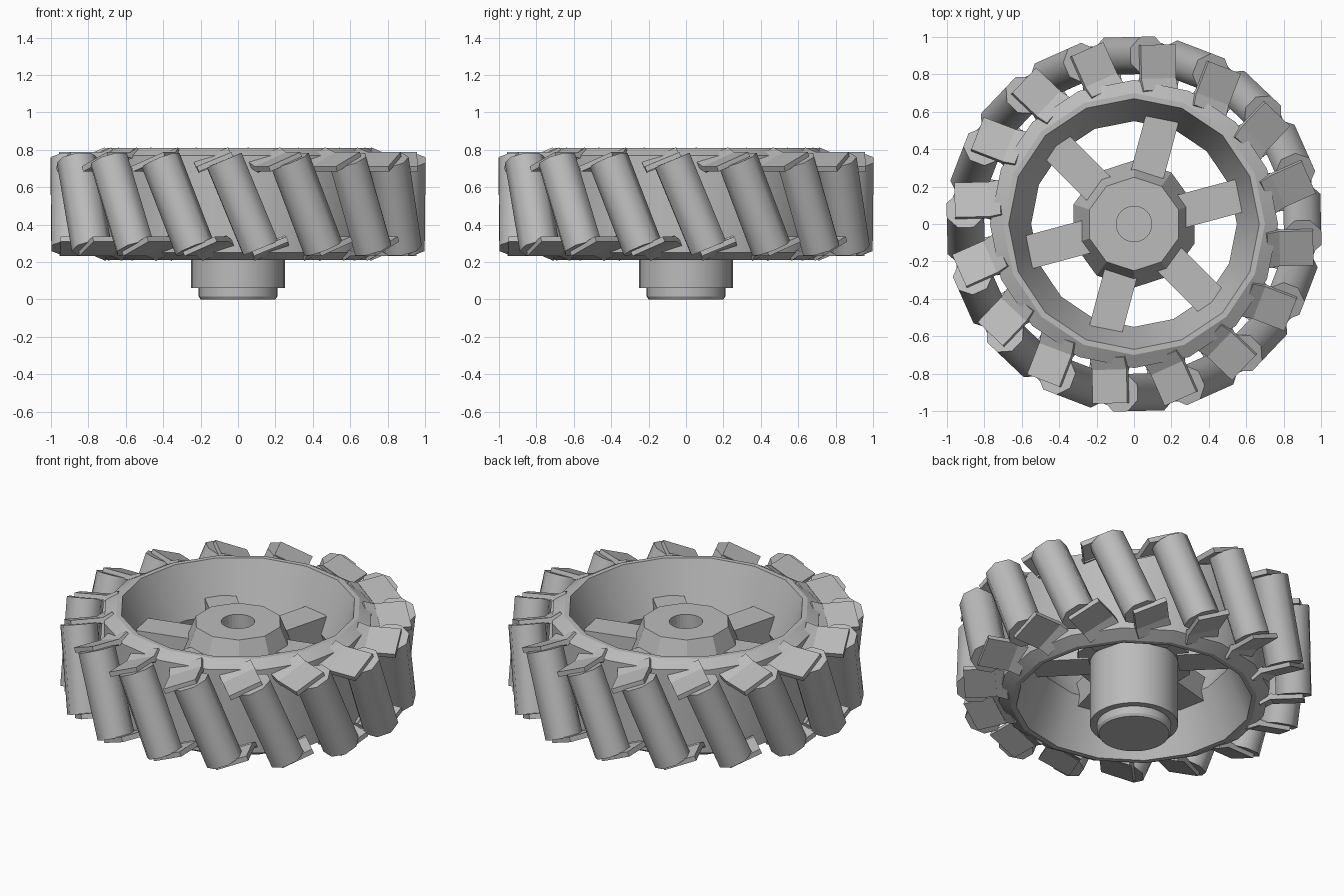
import bpy
import bmesh
from math import radians, sin, cos, pi
from mathutils import Matrix, Vector

if "Cube" in bpy.data.objects:
    bpy.data.objects.remove(bpy.data.objects["Cube"])

GREY = (0.5, 0.5, 0.5, 1)
grey = bpy.data.materials.new("plain_grey")
grey.use_nodes = True
grey.diffuse_color = GREY
grey.node_tree.nodes["Principled BSDF"].inputs["Base Color"].default_value = GREY

ROLLERS = 16
TILT = radians(22.5)
MID = 0.51  # height of the wheel's middle plane


def finish(name, bm, smooth=None):
    bmesh.ops.recalc_face_normals(bm, faces=bm.faces)
    mesh = bpy.data.meshes.new(name)
    bm.to_mesh(mesh)
    bm.free()
    mesh.materials.append(grey)
    obj = bpy.data.objects.new(name, mesh)
    bpy.context.collection.objects.link(obj)
    bpy.ops.object.select_all(action="DESELECT")
    obj.select_set(True)
    bpy.context.view_layer.objects.active = obj
    if smooth:
        bpy.ops.object.shade_smooth_by_angle(angle=radians(smooth))
    return obj


def lathe(name, profile, sides, ring=False, smooth=None):
    """Turn (radius, height) points about z; a ring joins back to its start."""
    bm = bmesh.new()
    loops = []
    for r, z in profile:
        angles = [pi / 2 + 2 * pi * i / sides for i in range(sides)]
        loops.append([bm.verts.new((r * cos(a), r * sin(a), z)) for a in angles])
    pairs = list(zip(loops, loops[1:]))
    if ring:
        pairs.append((loops[-1], loops[0]))
    else:
        bm.faces.new(loops[0])
        bm.faces.new(loops[-1])
    for low, high in pairs:
        for i in range(sides):
            j = (i + 1) % sides
            bm.faces.new((low[i], low[j], high[j], high[i]))
    return finish(name, bm, smooth)


def box(name, size, matrix):
    bm = bmesh.new()
    bmesh.ops.create_cube(bm, size=1, matrix=matrix @ Matrix.Diagonal((*size, 1)))
    return finish(name, bm)


# Rim: waisted inside, sloping shoulders outside
upper = [(0.55, 0), (0.67, 0.3), (0.70, 0.3), (0.77, 0.26)]
lower = [(r, -z) for r, z in reversed(upper[1:])]
lathe("rim", [(r, MID + z) for r, z in upper + lower], 16, ring=True, smooth=26)

# Hub with a blind round bore
hub = lathe("hub", [(0.34, 0.46), (0.34, 0.49), (0.25, 0.72)], 10)
bore = lathe("bore_cutter", [(0.095, 0.54), (0.095, 0.8)], 32)
bore.hide_render = True
cut = hub.modifiers.new("bore", "BOOLEAN")
cut.object = bore
cut.solver = "EXACT"
bpy.context.view_layer.objects.active = hub
bpy.ops.object.modifier_apply(modifier="bore")
bpy.data.objects.remove(bore)

# Axle sleeve and its end cap
lathe("axle_sleeve", [(0.25, 0.06), (0.25, 0.48)], 32, smooth=30)
lathe("axle_cap", [(0.20, 0), (0.21, 0.015), (0.21, 0.08)], 32, smooth=30)

# Spokes
for k in range(6):
    turn = Matrix.Rotation(radians(15 + 60 * k), 4, "Z")
    box(f"spoke_{k + 1}", (0.34, 0.18, 0.16), turn @ Matrix.Translation((0.42, 0, 0.53)))

# Slanted rollers, each held by a bracket at both ends
for k in range(ROLLERS):
    turn = Matrix.Rotation(radians(1.5) + 2 * pi * k / ROLLERS, 4, "Z")
    frame = turn @ Matrix.Translation((0, 0, MID)) @ Matrix.Rotation(TILT, 4, "X")
    bm = bmesh.new()
    bmesh.ops.create_cone(
        bm, cap_ends=True, segments=8, radius1=0.108, radius2=0.108, depth=0.51,
        matrix=frame @ Matrix.Translation((0.9, 0, 0)) @ Matrix.Rotation(pi / 8, 4, "Z"))
    finish(f"roller_{k + 1}", bm, smooth=50)
    for side, end in ((1, "top"), (-1, "bottom")):
        plate = frame @ Matrix.Translation((0.865, -0.05 * side, 0.265 * side))
        box(f"bracket_plate_{end}_{k + 1}", (0.18, 0.2, 0.03), plate)
        tab = frame @ Matrix.Translation((0.745, -0.05 * side, 0.275 * side))
        tab = tab @ Matrix.Rotation(radians(25 * side), 4, "Y")
        box(f"bracket_tab_{end}_{k + 1}", (0.09, 0.2, 0.03), tab)
